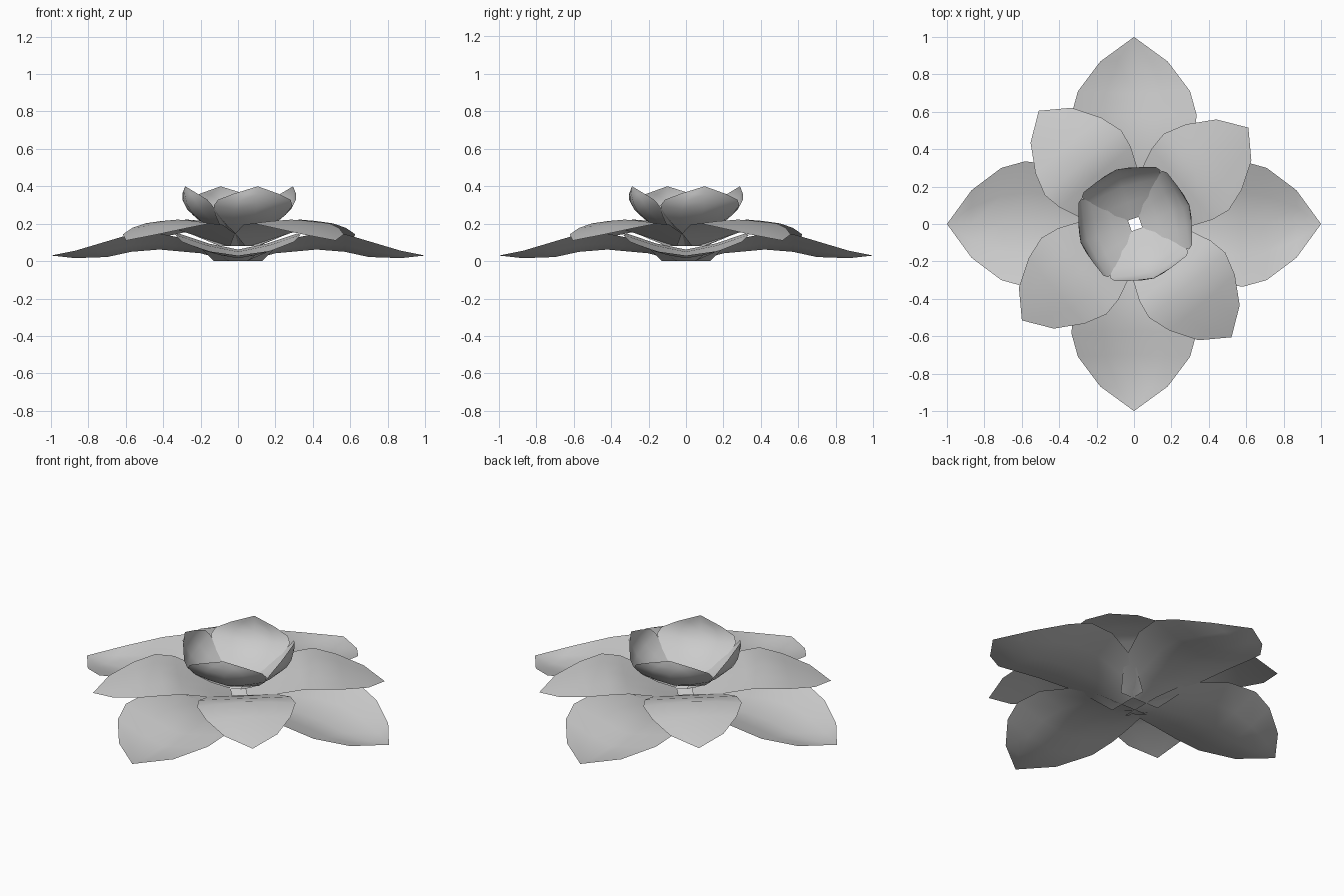
import bpy, bmesh, math
from mathutils import Vector

if "Cube" in bpy.data.objects:
    bpy.data.objects.remove(bpy.data.objects["Cube"])

COLS = [-1, -0.5, 0, 0.5, 1]


def petal(name, rows, tip, angle, shift):
    """Cupped sheet: rows of (radius, height, half width, edge lift), closed to a tip."""
    bm = bmesh.new()
    ca, sa = math.cos(angle), math.sin(angle)
    line = [Vector((r[0], r[1])) for r in rows] + [Vector(tip)]

    def place(r, lat, z):
        return bm.verts.new((r * ca - lat * sa + shift, r * sa + lat * ca, z))

    grid = []
    for i, (r, z, w, lift) in enumerate(rows):
        t = (line[i + 1] - line[max(i - 1, 0)]).normalized()
        ring = []
        for c in COLS:
            h = lift * abs(c) ** 1.4
            ring.append(place(r - t.y * h, w * c, z + t.x * h))
        grid.append(ring)
    end = place(tip[0], 0, tip[1])
    for a, b in zip(grid, grid[1:]):
        for j in range(len(COLS) - 1):
            bm.faces.new((a[j], b[j], b[j + 1], a[j + 1]))
    for j in range(len(COLS) - 1):
        bm.faces.new((grid[-1][j], end, grid[-1][j + 1]))
    bm.normal_update()
    # top side faces up
    if sum(f.normal.z for f in bm.faces) < 0:
        bmesh.ops.reverse_faces(bm, faces=bm.faces[:])
    for f in bm.faces:
        f.smooth = True
    me = bpy.data.meshes.new(name)
    bm.to_mesh(me)
    bm.free()
    ob = bpy.data.objects.new(name, me)
    bpy.context.collection.objects.link(ob)


# tier: name, rotation in degrees, x shift, rows, tip (radius, height)
tiers = [
    ("outer_petal", 0, 0.0,
     [(0.045, 0.0, 0.13, 0.0), (0.20, 0.042, 0.23, 0.06), (0.42, 0.062, 0.315, 0.085),
      (0.57, 0.050, 0.335, 0.092), (0.70, 0.022, 0.30, 0.082), (0.87, 0.016, 0.18, 0.04)],
     (1.0, 0.03)),
    ("middle_petal", 40.4, 0.006,
     [(0.04, 0.08, 0.10, 0.0), (0.17, 0.135, 0.18, 0.005), (0.33, 0.195, 0.25, 0.0),
      (0.43, 0.222, 0.268, -0.02), (0.555, 0.190, 0.23, -0.012), (0.695, 0.148, 0.144, -0.005)],
     (0.795, 0.11)),
    ("inner_petal", 19, 0.006,
     [(0.03, 0.135, 0.08, 0.0), (0.12, 0.168, 0.145, 0.02), (0.21, 0.210, 0.20, 0.045),
      (0.27, 0.262, 0.222, 0.055), (0.297, 0.310, 0.205, 0.05), (0.308, 0.358, 0.125, 0.03)],
     (0.305, 0.40)),
]

for name, rot, shift, rows, tip in tiers:
    for k in range(4):
        petal(f"{name}_{k + 1}", rows, tip, math.radians(rot + 90 * k), shift)
